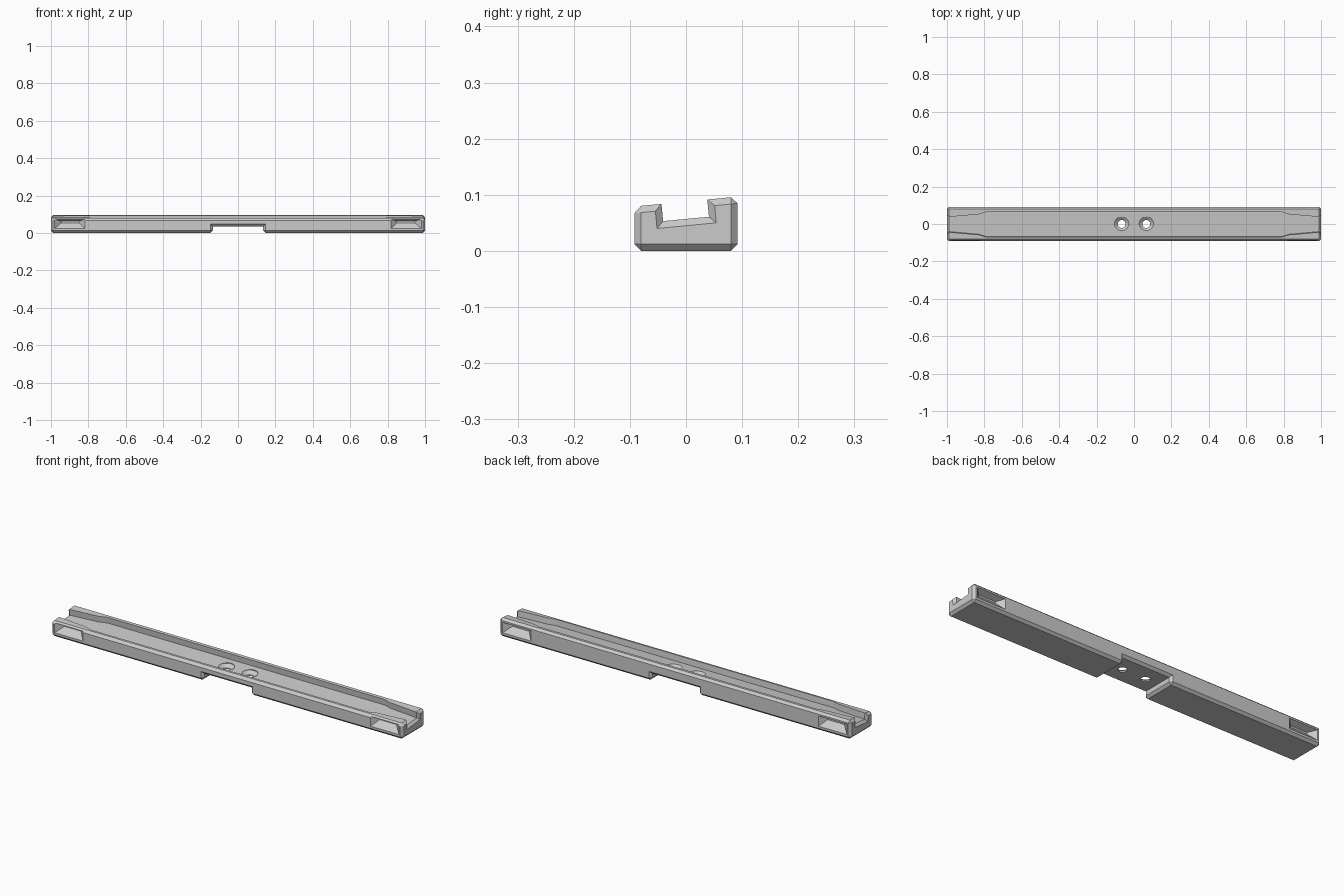
import bpy, bmesh, math
from mathutils import Matrix

if "Cube" in bpy.data.objects:
    bpy.data.objects.remove(bpy.data.objects["Cube"], do_unlink=True)

HALF_W, BEVEL, SLOPE = 0.092, 0.012, 0.095
TILT = Matrix.Rotation(math.atan(SLOPE), 4, 'X')

grey = bpy.data.materials.new("mid_grey")
grey.use_nodes = True
grey.diffuse_color = (0.6, 0.6, 0.6, 1)
grey.node_tree.nodes["Principled BSDF"].inputs["Base Color"].default_value = (0.6, 0.6, 0.6, 1)


def loft(rings):
    """Closed solid through matching rings of points."""
    bm = bmesh.new()
    loops = [[bm.verts.new(p) for p in ring] for ring in rings]
    n = len(loops[0])
    for a, b in zip(loops, loops[1:]):
        for i in range(n):
            j = (i + 1) % n
            bm.faces.new((a[i], a[j], b[j], b[i]))
    bm.faces.new(loops[0])
    bm.faces.new(loops[-1])
    bmesh.ops.recalc_face_normals(bm, faces=bm.faces)
    return bm


def add_object(name, bm):
    mesh = bpy.data.meshes.new(name)
    bm.to_mesh(mesh)
    bm.free()
    mesh.materials.append(grey)
    obj = bpy.data.objects.new(name, mesh)
    bpy.context.collection.objects.link(obj)
    return obj


# Bar with sloping top and a notch under the middle
def bar_ring(y):
    top = 0.088 + SLOPE * y
    outline = [(-1, 0), (-0.135, 0), (-0.135, 0.035), (0.135, 0.035),
               (0.135, 0), (1, 0), (1, top), (-1, top)]
    return [(x, y, z) for x, z in outline]


bm = loft([bar_ring(-HALF_W), bar_ring(HALF_W)])
bmesh.ops.bevel(bm, geom=[e for e in bm.edges if e.is_convex], offset=BEVEL,
                offset_type='OFFSET', segments=1, affect='EDGES', clamp_overlap=True)
bar = add_object("channel_bar", bm)
cutters = []

# Tilted channel, narrowing toward both flared ends: x, half width, floor
half = [(0.79, 0.067, 0), (0.83, 0.055, 0), (0.988, 0.041, 0), (1.01, 0.063, -0.022)]
stations = [(-x, w, f) for x, w, f in reversed(half)] + half
bm = loft([[(x, -w, f), (x, w, f), (x, w, 0.07), (x, -w, 0.07)] for x, w, f in stations])
bm.transform(Matrix.Translation((0, 0, 0.057)) @ TILT)
cutters.append(add_object("channel_cutter", bm))


# Tapered pockets in both side walls near the ends
def pocket_ring(side, y, x0, x1, z0, z1, end):
    return [(end * x, side * y, z) for x, z in ((x0, z0), (x1, z0), (x1, z1), (x0, z1))]


for side in (-1, 1):
    lift = 0.004 * (side + 1) / 2
    for end in (-1, 1):
        bm = loft([pocket_ring(side, 0.1, 0.81, 0.99, 0.015, 0.076 + lift, end),
                   pocket_ring(side, 0.062, 0.85, 0.945, 0.054, 0.063, end)])
        cutters.append(add_object("pocket_cutter", bm))

# Countersunk screw holes
for x in (-0.066, 0.066):
    rings = [[(x + r * math.cos(a * math.tau / 32), r * math.sin(a * math.tau / 32), z)
              for a in range(32)]
             for z, r in ((0, 0.021), (0.042, 0.021), (0.057, 0.039), (0.075, 0.039))]
    cutters.append(add_object("hole_cutter", loft(rings)))

# Cut the bar and bake the result
for cutter in cutters:
    mod = bar.modifiers.new(cutter.name, 'BOOLEAN')
    mod.operation, mod.solver, mod.object = 'DIFFERENCE', 'EXACT', cutter
bpy.context.view_layer.update()
graph = bpy.context.evaluated_depsgraph_get()
baked = bpy.data.meshes.new_from_object(bar.evaluated_get(graph))
bar.modifiers.clear()
bar.data = baked
for cutter in cutters:
    bpy.data.objects.remove(cutter, do_unlink=True)
